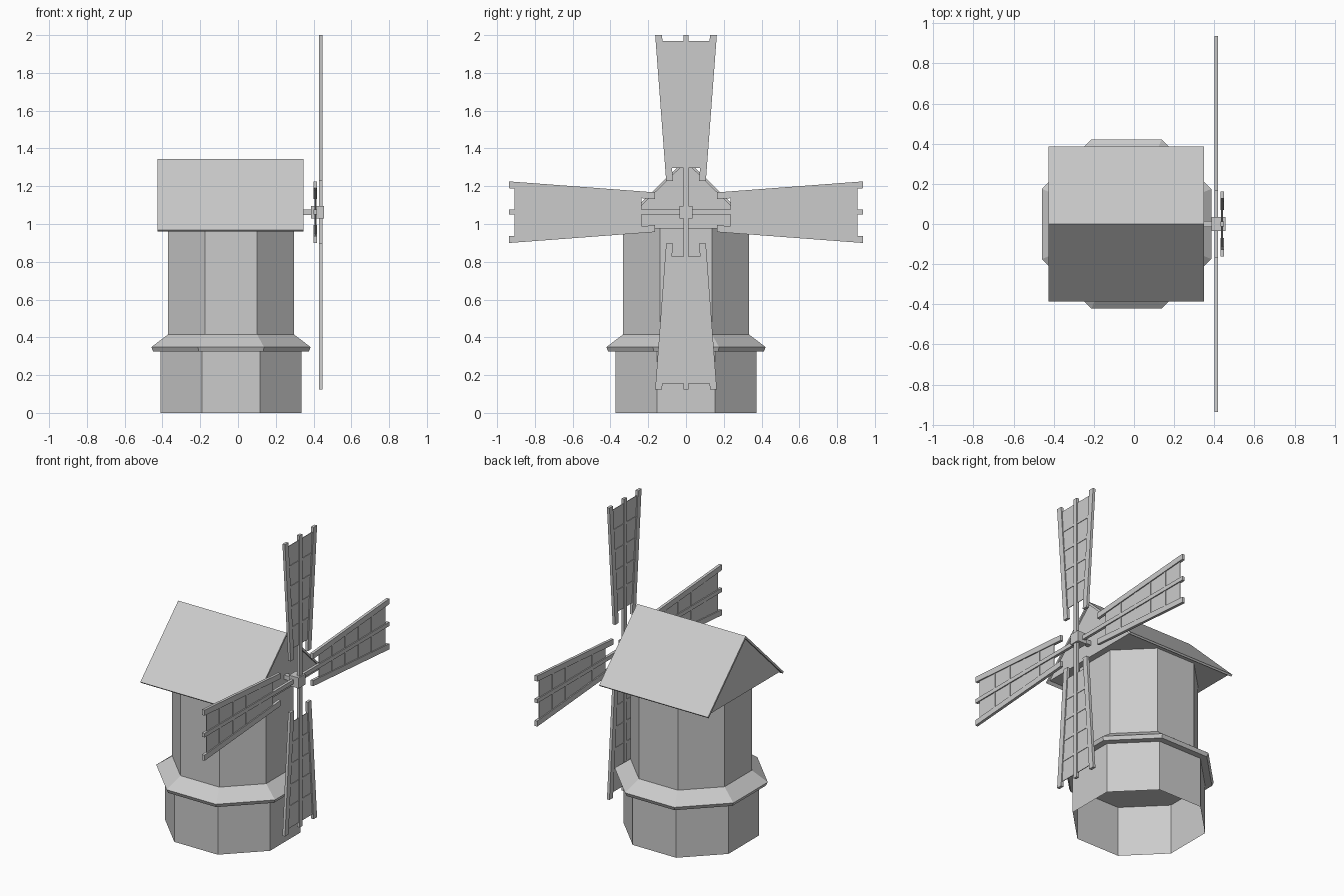
import bpy, bmesh, math
from mathutils import Matrix, Vector

cube = bpy.data.objects.get("Cube")
if cube:
    bpy.data.objects.remove(cube, do_unlink=True)

grey = bpy.data.materials.new("light_grey")
grey.use_nodes = True
GREY = (0.6, 0.6, 0.6, 1)
grey.diffuse_color = GREY
grey.node_tree.nodes["Principled BSDF"].inputs["Base Color"].default_value = GREY

CENTRE_X = -0.037
AXLE_Z = 1.0625


def finish(name, bm, fix_normals=True):
    if fix_normals:
        bmesh.ops.recalc_face_normals(bm, faces=bm.faces)
    mesh = bpy.data.meshes.new(name)
    bm.to_mesh(mesh)
    bm.free()
    mesh.materials.append(grey)
    obj = bpy.data.objects.new(name, mesh)
    bpy.context.collection.objects.link(obj)
    return obj


def octagon_loft(name, rings, cap_top=False):
    """Join flat-sided octagons given as (distance to flat side, height)."""
    bm = bmesh.new()
    loops = []
    for apothem, z in rings:
        r = apothem / math.cos(math.pi / 8)
        angles = [math.pi / 8 + k * math.pi / 4 for k in range(8)]
        loops.append([bm.verts.new((CENTRE_X + r * math.cos(a), r * math.sin(a), z))
                      for a in angles])
    for low, high in zip(loops, loops[1:]):
        for k in range(8):
            n = (k + 1) % 8
            bm.faces.new((low[k], low[n], high[n], high[k]))
    if cap_top:
        bm.faces.new(loops[-1])
    return finish(name, bm, False)


def add_prism(bm, outline, x0, x1, turn=Matrix()):
    """Extrude a (y, z) outline along x."""
    ends = [[bm.verts.new(turn @ Vector((x, y, z))) for y, z in outline] for x in (x0, x1)]
    count = len(outline)
    bm.faces.new(ends[0][::-1])
    bm.faces.new(ends[1])
    for k in range(count):
        n = (k + 1) % count
        bm.faces.new((ends[0][k], ends[0][n], ends[1][n], ends[1][k]))


def rect(half_y, z0, z1):
    return [(-half_y, z0), (half_y, z0), (half_y, z1), (-half_y, z1)]


# Tower: open base, flared skirt and upper wall
octagon_loft("tower_base", [(0.373, 0), (0.373, 0.325)], cap_top=True)
octagon_loft("tower_skirt", [(0.373, 0.325), (0.412, 0.325), (0.422, 0.348), (0.334, 0.415)])
octagon_loft("tower_wall", [(0.334, 0.415), (0.334, 0.975)])

# Roof: thin folded slab over a closed gable block
bm = bmesh.new()
add_prism(bm, [(-0.385, 0.969), (-0.376, 0.96), (0, 1.327), (0.376, 0.96),
               (0.385, 0.969), (0, 1.345)], -0.425, 0.348)
finish("roof", bm)
bm = bmesh.new()
add_prism(bm, [(-0.36, 0.975), (0.36, 0.975), (0, 1.33)], -0.415, 0.338)
finish("gable", bm)

# Axle and hub
bm = bmesh.new()
add_prism(bm, rect(0.014, AXLE_Z - 0.014, AXLE_Z + 0.014), 0.33, 0.39)
finish("axle", bm)
bm = bmesh.new()
add_prism(bm, rect(0.034, AXLE_Z - 0.034, AXLE_Z + 0.034), 0.387, 0.455)
finish("hub", bm)


# Sails: spar, two splayed rails, panel and cross battens
def sail(name, quarter, x):
    turn = Matrix.Translation((x, 0, AXLE_Z)) @ Matrix.Rotation(quarter * math.pi / 2, 4, 'X')
    inner, outer, length = 0.105, 0.163, 0.9375
    start, width = 0.165, 0.036

    def edge(r):
        return inner + (outer - inner) * (r - start) / (length - start)

    def band(r0, r1, depth):
        outline = [(-edge(r0) + 0.01, r0), (edge(r0) - 0.01, r0),
                   (edge(r1) - 0.01, r1), (-edge(r1) + 0.01, r1)]
        add_prism(bm, outline, -depth, depth, turn)

    bm = bmesh.new()
    add_prism(bm, rect(0.013, 0, length), -0.009, 0.009, turn)
    for side in (-1, 1):
        outline = [(side * inner, start), (side * (inner - width), start),
                   (side * (outer - width), length), (side * outer, length)]
        add_prism(bm, outline, -0.009, 0.009, turn)
    band(0.235, 0.907, 0.002)
    for k in range(1, 5):
        r = 0.235 + 0.134 * k
        band(r - 0.008, r + 0.008, 0.005)
    finish(name, bm)


for quarter, name in enumerate(("top_sail", "front_sail", "bottom_sail", "back_sail")):
    sail(name, quarter, 0.41 if quarter % 2 else 0.439)
